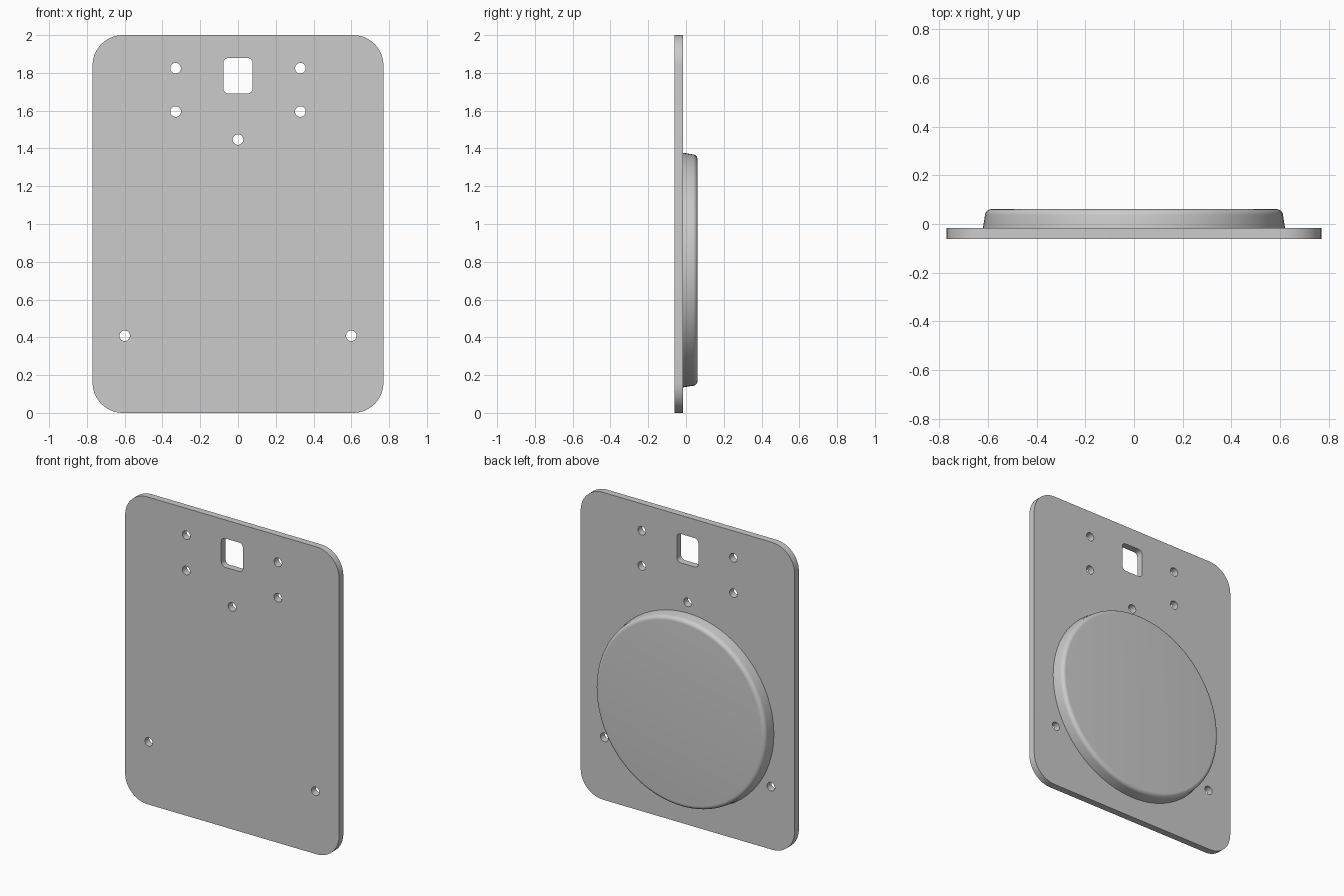
import bpy
import bmesh
from math import cos, sin, pi
from mathutils import Matrix, Vector

cube = bpy.data.objects.get("Cube")
if cube:
    bpy.data.objects.remove(cube, do_unlink=True)

BACK = -0.0165      # back face of the plate
FRONT = -0.061      # front face of the plate

grey = bpy.data.materials.new("light grey")
grey.use_nodes = True
grey.diffuse_color = (0.6, 0.6, 0.6, 1)
grey.node_tree.nodes["Principled BSDF"].inputs["Base Color"].default_value = (0.6, 0.6, 0.6, 1)


def finish(name, bm):
    """Turn a bmesh into a shaded, coloured object."""
    bmesh.ops.remove_doubles(bm, verts=bm.verts, dist=0.0002)
    bmesh.ops.recalc_face_normals(bm, faces=bm.faces)
    mesh = bpy.data.meshes.new(name)
    bm.to_mesh(mesh)
    bm.free()
    mesh.materials.append(grey)
    obj = bpy.data.objects.new(name, mesh)
    bpy.context.collection.objects.link(obj)
    bpy.ops.object.select_all(action='DESELECT')
    obj.select_set(True)
    bpy.context.view_layer.objects.active = obj
    bpy.ops.object.shade_smooth_by_angle(angle=pi / 6)
    return obj


def rounded_rect(cx, cz, half_w, half_h, r, steps=12):
    """Outline of a rectangle with round corners."""
    points = []
    for i, (sx, sz) in enumerate([(1, 1), (-1, 1), (-1, -1), (1, -1)]):
        for k in range(steps + 1):
            a = (i + k / steps) * pi / 2
            points.append((cx + sx * (half_w - r) + r * cos(a),
                           cz + sz * (half_h - r) + r * sin(a)))
    return points


def circle(cx, cz, r, steps=32):
    return [(cx + r * cos(2 * pi * k / steps), cz + r * sin(2 * pi * k / steps))
            for k in range(steps)]


# Plate outline, square window and screw holes
outlines = [rounded_rect(0, 1, 0.77, 1, 0.16),
            rounded_rect(0, 1.785, 0.078, 0.094, 0.028, 6),
            circle(0, 1.447, 0.028)]
for side in (-1, 1):
    for x, z in [(0.33, 1.825), (0.33, 1.595), (0.6, 0.408)]:
        outlines.append(circle(side * x, z, 0.028))

# Plate: filled flat curve with thickness, stood upright
curve = bpy.data.curves.new("plate_outline", 'CURVE')
curve.dimensions = '2D'
curve.fill_mode = 'BOTH'
curve.extrude = (BACK - FRONT) / 2
for outline in outlines:
    spline = curve.splines.new('POLY')
    spline.points.add(len(outline) - 1)
    for point, (x, z) in zip(spline.points, outline):
        point.co = (x, z, 0, 1)
    spline.use_cyclic_u = True
helper = bpy.data.objects.new("plate_outline", curve)
bpy.context.collection.objects.link(helper)
bpy.context.view_layer.update()
flat = bpy.data.meshes.new_from_object(
    helper.evaluated_get(bpy.context.evaluated_depsgraph_get()))
bm = bmesh.new()
bm.from_mesh(flat)
bpy.data.objects.remove(helper)
bpy.data.curves.remove(curve)
bpy.data.meshes.remove(flat)
bm.transform(Matrix.Translation((0, (FRONT + BACK) / 2, 0)) @ Matrix.Rotation(pi / 2, 4, 'X'))
finish("back_plate", bm)

# Disc: tapered wall and rounded rim, turned about the y axis
CENTRE_Z, TOP, RIM = 0.756, 0.061, 0.027
profile = [(0.0, BACK - 0.01), (0.621, BACK - 0.01), (0.621, BACK)]
for k in range(9):
    a = k / 8 * pi / 2
    profile.append((0.586 + RIM * cos(a), TOP - RIM + RIM * sin(a)))
profile.append((0.0, TOP))
bm = bmesh.new()
verts = [bm.verts.new((r, y, CENTRE_Z)) for r, y in profile]
edges = [bm.edges.new(pair) for pair in zip(verts, verts[1:])]
bmesh.ops.spin(bm, geom=verts + edges, cent=Vector((0, 0, CENTRE_Z)), axis=(0, 1, 0),
               angle=2 * pi, steps=96, use_merge=True)
finish("round_boss", bm)
